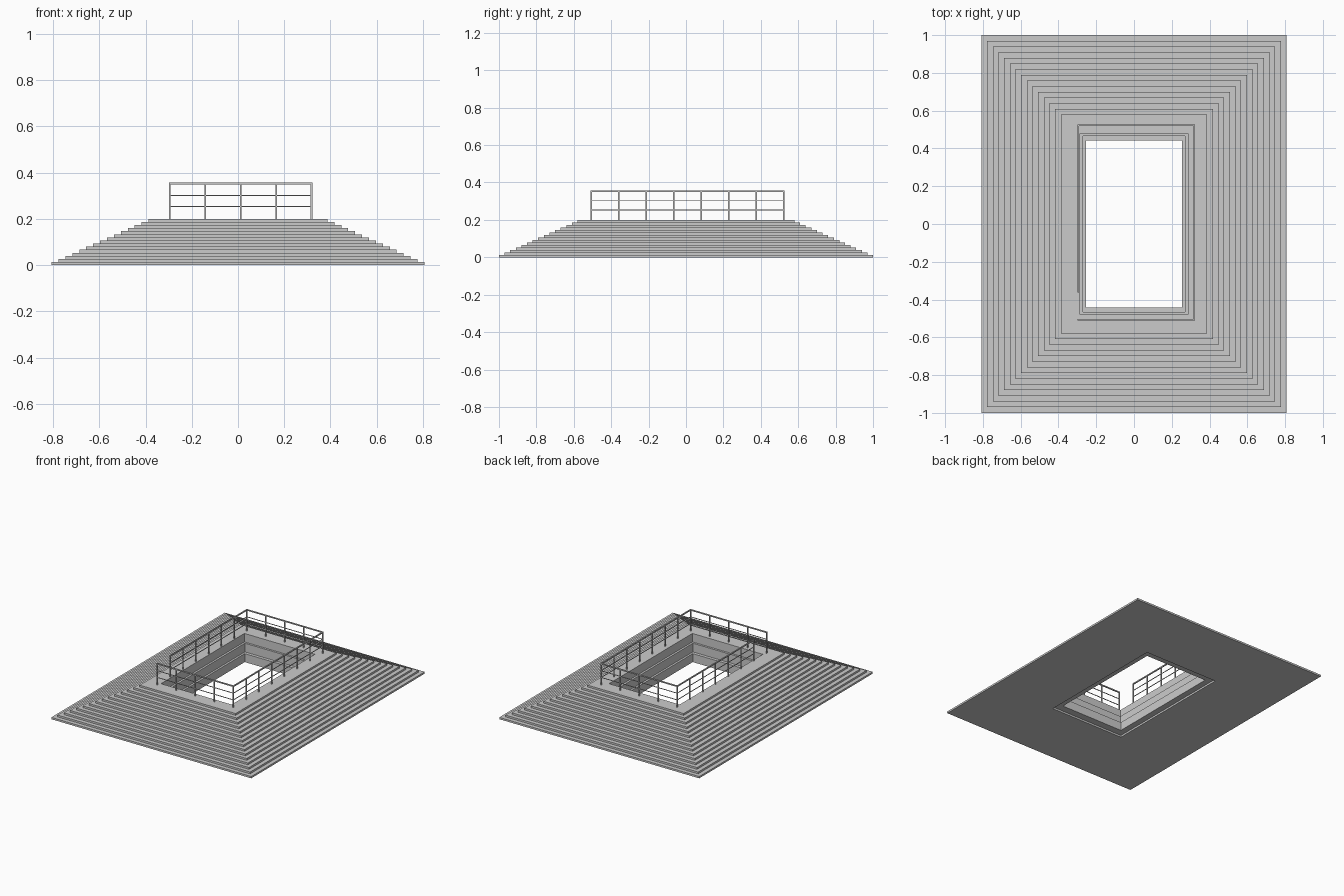
import bpy, bmesh
from mathutils import Vector

if "Cube" in bpy.data.objects:
    bpy.data.objects.remove(bpy.data.objects["Cube"])


def make_object(name, bm):
    bmesh.ops.recalc_face_normals(bm, faces=bm.faces)
    mesh = bpy.data.meshes.new(name)
    bm.to_mesh(mesh)
    bm.free()
    obj = bpy.data.objects.new(name, mesh)
    bpy.context.collection.objects.link(obj)
    return obj


def add_box(bm, lo, hi):
    geom = bmesh.ops.create_cube(bm, size=1)
    lo, hi = Vector(lo), Vector(hi)
    for v in geom["verts"]:
        v.co = (lo + hi) / 2 + Vector(a * b for a, b in zip(v.co, hi - lo))


# Stepped plinth: rectangular rings (half width, half depth, height)
STEPS, HEIGHT, TREAD = 15, 0.2, 0.03
RISE = HEIGHT / STEPS
rings = []
for i in range(STEPS):
    hx, hy = 0.807 - i * TREAD, 1.0 - i * TREAD
    rings += [(hx, hy, i * RISE), (hx, hy, (i + 1) * RISE)]

# Inner well steps down, then a shallow recess on the underside
well = [(0.285, 0.48), (0.27, 0.465), (0.255, 0.442)]
levels = [HEIGHT, 0.138, 0.075, RISE]
for i, (hx, hy) in enumerate(well):
    rings += [(hx, hy, levels[i]), (hx, hy, levels[i + 1])]
rings += [(0.30, 0.495, RISE), (0.30, 0.495, 0)]

bm = bmesh.new()
loops = [[bm.verts.new((sx * hx, sy * hy, z))
          for sx, sy in ((-1, -1), (1, -1), (1, 1), (-1, 1))]
         for hx, hy, z in rings]
for a, b in zip(loops, loops[1:] + loops[:1]):
    for k in range(4):
        n = (k + 1) % 4
        bm.faces.new((a[k], a[n], b[n], b[k]))
make_object("stepped_plinth", bm)


# Railing run: posts plus a top bar and two thinner bars
def railing(name, start, end, bays):
    bm = bmesh.new()
    s, e = Vector(start), Vector(end)
    for i in range(bays + 1):
        p = s.lerp(e, i / bays)
        r = 0.0035
        add_box(bm, (p.x - r, p.y - r, HEIGHT), (p.x + r, p.y + r, 0.351))
    for z, r in ((0.353, 0.004), (0.302, 0.002), (0.253, 0.002)):
        add_box(bm, (min(s.x, e.x) - r, min(s.y, e.y) - r, z - r),
                (max(s.x, e.x) + r, max(s.y, e.y) + r, z + r))
    make_object(name, bm)


# The left run stops one bay short, leaving the entrance gap
X0, X1, Y0, Y1 = -0.295, 0.318, -0.507, 0.523
railing("front_railing", (X0, Y0), (X1, Y0), 4)
railing("back_railing", (X0, Y1), (X1, Y1), 4)
railing("right_railing", (X1, Y0), (X1, Y1), 7)
railing("left_railing", (X0, Y0 + (Y1 - Y0) / 7), (X0, Y1), 6)
